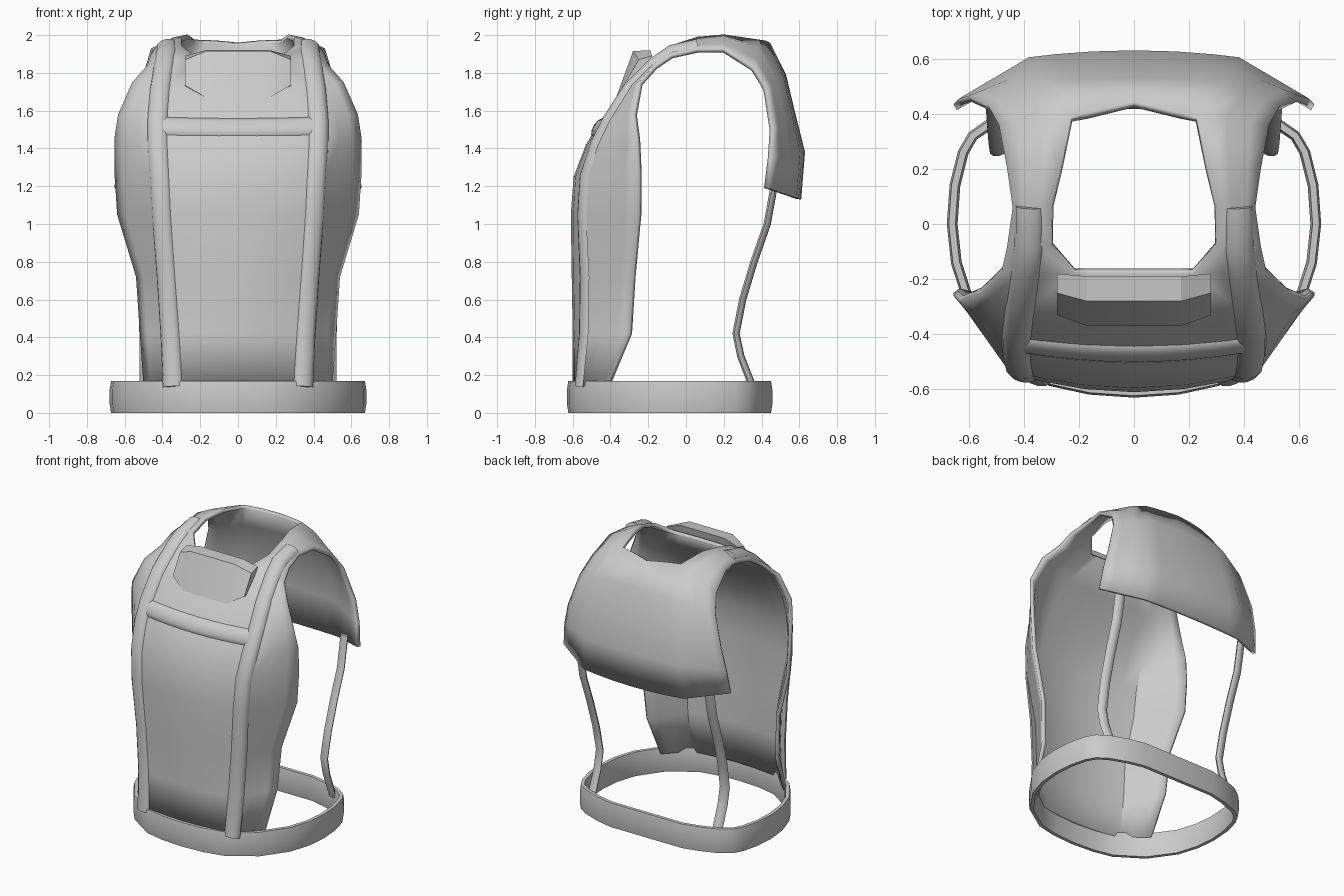
import bpy, bmesh, math
from mathutils import Vector

cube = bpy.data.objects.get("Cube")
if cube:
    bpy.data.objects.remove(cube, do_unlink=True)

grey = bpy.data.materials.new("plain_grey")
grey.use_nodes = True
grey.diffuse_color = (0.6, 0.6, 0.6, 1)
grey.node_tree.nodes["Principled BSDF"].inputs["Base Color"].default_value = (0.6, 0.6, 0.6, 1)


def make(name, verts, faces, angle=35):
    mesh = bpy.data.meshes.new(name)
    mesh.from_pydata([tuple(v) for v in verts], [], faces)
    bm = bmesh.new()
    bm.from_mesh(mesh)
    bmesh.ops.recalc_face_normals(bm, faces=bm.faces)
    bm.to_mesh(mesh)
    bm.free()
    mesh.materials.append(grey)
    obj = bpy.data.objects.new(name, mesh)
    bpy.context.collection.objects.link(obj)
    bpy.ops.object.select_all(action="DESELECT")
    obj.select_set(True)
    bpy.context.view_layer.objects.active = obj
    bpy.ops.object.shade_smooth_by_angle(angle=math.radians(angle))
    return obj


def mirror(obj):
    mod = obj.modifiers.new("mirror", "MIRROR")
    mod.use_clip = True
    mod.merge_threshold = 0.001


def sweep(name, path, normals, section, closed=False):
    """Carry a closed section (across, outward) along a path."""
    verts, faces, n, k = [], [], len(path), len(section)
    for i, p in enumerate(path):
        a = path[(i - 1) % n] if closed or i else p
        b = path[(i + 1) % n] if closed or i < n - 1 else p
        side = (b - a).cross(normals[i]).normalized()
        out = side.cross(b - a).normalized()
        verts += [p + side * u + out * v for u, v in section]
    for i in range(n if closed else n - 1):
        j = (i + 1) % n
        for s in range(k):
            t = (s + 1) % k
            faces.append((i * k + s, i * k + t, j * k + t, j * k + s))
    if not closed:
        faces += [tuple(range(k)), tuple(range((n - 1) * k, n * k))]
    return make(name, verts, faces, 45)


def oval(w, h, sides=8):
    return [(w * math.cos(math.tau * i / sides), h * math.sin(math.tau * i / sides))
            for i in range(sides)]


def dome(w, h, base=-.012, steps=6):
    """Half-round strip whose flat base sits just inside the shell."""
    arc = [math.pi * i / steps for i in range(steps + 1)]
    return [(w * math.cos(a), base + (h - base) * math.sin(a)) for a in arc]


# Vest rows, front hem over the shoulder to back hem:
# edge x, centre y, edge y, centre z, edge z, neck or crease fraction
ROWS = [
    (.50, -.60, -.42, .14, .14, .7),
    (.52, -.60, -.30, .42, .42, .7),
    (.54, -.605, -.28, .72, .72, .7),
    (.64, -.61, -.25, 1.05, 1.05, .7),
    (.655, -.595, -.25, 1.25, 1.28, .7),
    (.655, -.53, -.26, 1.42, 1.45, .7),
    (.635, -.45, -.28, 1.55, 1.58, .7),
    (.56, -.33, -.25, 1.72, 1.75, .7),
    (.48, -.18, -.17, 1.88, 1.84, .45),
    (.46, -.08, -.08, 1.955, 1.90, .65),
    (.44, .06, .06, 2.005, 1.93, .68),
    (.46, .2, .2, 2.015, 1.93, .58),
    (.49, .39, .36, 1.99, 1.83, .47),
    (.53, .53, .43, 1.79, 1.72, .6),
    (.60, .58, .465, 1.58, 1.5, .6),
    (.635, .63, .455, 1.38, 1.35, .6),
    (.655, .61, .435, 1.13, 1.19, .6),
]
NECK_FRONT, NECK_BACK = 8, 12


def surface(row, x):
    """Point on the vest at a fractional row and a given x."""
    i = max(0, min(int(row), len(ROWS) - 2))
    xe, yc, ye, zc, ze, m = [a + (b - a) * (row - i) for a, b in zip(ROWS[i], ROWS[i + 1])]
    f = min(abs(x) / xe, 1)
    crease = .7 if row < NECK_BACK else .6
    flank = (1 - .4 * crease ** 2) / (1 - crease)
    c = min(1 - .4 * f * f, flank * (1 - f))  # gentle front, straight flank
    return Vector((x, ye + (yc - ye) * c, ze + (zc - ze) * c))


def outward(row, x):
    du = surface(row, x + .03) - surface(row, x - .03)
    dv = surface(row + .1, x) - surface(row - .1, x)
    return du.cross(dv).normalized()


# Vest shell with neck opening
verts, faces, cols = [], [], 7
for r, (xe, *_, m) in enumerate(ROWS):
    for f in (0, m * .4, m * .75, m, m + (1 - m) * .4, m + (1 - m) * .75, 1):
        p = surface(r, f * xe)
        if r == NECK_BACK and f < m:  # pointed nape
            p += Vector((0, .055, -.03)) * (1 - f / m)
        verts.append(p)
for r in range(len(ROWS) - 1):
    first = 3 if NECK_FRONT <= r < NECK_BACK else 0
    for c in range(first, cols - 1):
        a = r * cols + c
        faces.append((a, a + 1, a + cols + 1, a + cols))
used = sorted({v for f in faces for v in f})
index = {v: i for i, v in enumerate(used)}
vest = make("vest_shell", [verts[v] for v in used],
            [tuple(index[v] for v in f) for f in faces])
mirror(vest)
solid = vest.modifiers.new("thickness", "SOLIDIFY")
solid.thickness = .025
solid.offset = -1

# Shoulder straps
strap_x = (.345, .36, .38, .405, .415, .425, .425, .41, .39, .38, .38)
for label, s in (("left", 1), ("right", -1)):
    path = [surface(i, s * x) for i, x in enumerate(strap_x)]
    norms = [outward(i, s * x * .8) for i, x in enumerate(strap_x)]
    sweep(label + "_strap", path, norms, dome(.055, .022))

# Chest bar
xs = [-.4 + .1 * i for i in range(9)]
sweep("chest_bar", [surface(5.72, x) for x in xs],
      [outward(5.72, x) for x in xs], dome(.06, .018))

# Chest pouch with tapered ends
mid = [(-.37, 1.67), (-.28, 1.915), (-.19, 1.92), (-.2, 1.86), (-.33, 1.69)]
end = [(-.33, 1.735), (-.25, 1.87), (-.18, 1.89), (-.2, 1.85), (-.315, 1.73)]
rings = [(-.28, end), (-.17, mid), (.17, mid), (.28, end)]
verts = [(x, y, z) for x, ring in rings for y, z in ring]
k = len(mid)
faces = [(i * k + s, i * k + (s + 1) % k, i * k + k + (s + 1) % k, i * k + k + s)
         for i in range(3) for s in range(k)]
make("chest_pouch", verts, faces + [tuple(range(k)), tuple(range(3 * k, 4 * k))], 20)

# Waist belt
half = [(.16, -.6), (.3, -.57), (.48, -.45), (.6, -.28), (.645, -.14), (.66, 0), (.65, .14),
        (.62, .26), (.585, .32), (.52, .365), (.4, .41), (.28, .438)]
loop = [(0, -.611)] + half + [(0, .438)] + [(-x, y) for x, y in reversed(half)]
path = [Vector((x, y, .085)) for x, y in loop]
norms = [Vector((x, y + .08, 0)).normalized() for x, y in loop]
sweep("waist_belt", path, norms,
      [(-.085, -.012), (-.04, -.02), (.04, -.02), (.085, -.012),
       (.085, .012), (.04, .019), (-.04, .019), (-.085, .012)], True)

# Rear rods joining back panel and belt
rod = [(.505, .47, 1.22), (.505, .43, 1.0), (.5, .36, .8), (.495, .30, .6),
       (.49, .265, .42), (.49, .29, .3), (.49, .36, .12)]
for label, s in (("left", 1), ("right", -1)):
    sweep(label + "_rear_rod", [Vector((s * x, y, z)) for x, y, z in rod],
          [Vector((s * .3, 1, 0))] * len(rod), oval(.034, .018))
